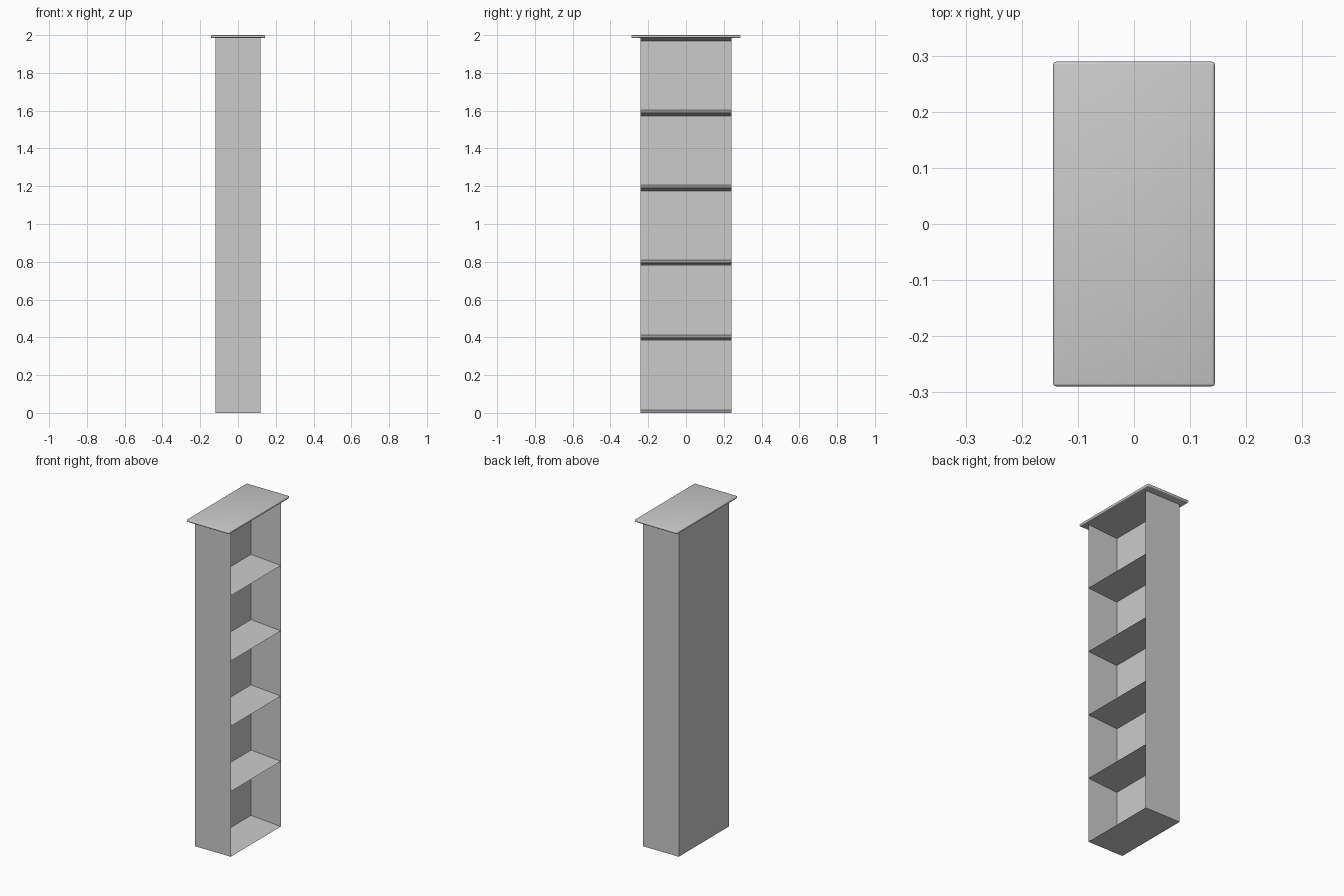
import bpy, bmesh
from mathutils import Vector

if "Cube" in bpy.data.objects:
    bpy.data.objects.remove(bpy.data.objects["Cube"])

HX, HY, H = 0.12, 0.241, 1.985   # cabinet half depth, half width, height
CELLS = 5
CELL_DEPTH, TAPER = 0.20, 0.015  # recess depth, shelf thickening at the back


def box(bm, hx, hy, z0, z1):
    bmesh.ops.create_cube(bm, size=1)
    for v in bm.verts:
        v.co = Vector((v.co.x * 2 * hx, v.co.y * 2 * hy, z0 + (v.co.z + 0.5) * (z1 - z0)))


def finish(bm, name):
    mesh = bpy.data.meshes.new(name)
    bm.to_mesh(mesh)
    bm.free()
    obj = bpy.data.objects.new(name, mesh)
    bpy.context.collection.objects.link(obj)
    return obj


# Cabinet: open side faces +x, divided into knife-edged compartments
bm = bmesh.new()
box(bm, HX, HY, 0, H)
for i in range(1, CELLS):
    bmesh.ops.bisect_plane(bm, geom=bm.verts[:] + bm.edges[:] + bm.faces[:],
                           plane_co=(0, 0, H * i / CELLS), plane_no=(0, 0, 1))
bm.normal_update()
fronts = [f for f in bm.faces if f.normal.x > 0.9]
recessed = bmesh.ops.extrude_discrete_faces(bm, faces=fronts)["faces"]
for f in recessed:
    mid = f.calc_center_median()
    for v in f.verts:
        v.co.x -= CELL_DEPTH
        v.co.z += TAPER if v.co.z < mid.z else -TAPER
        v.co.y *= 0.995
finish(bm, "cabinet_with_shelves")

# Overhanging top board with rounded edges
bm = bmesh.new()
box(bm, HX * 1.2, HY * 1.2, H, 2.0)
bmesh.ops.bevel(bm, geom=bm.edges[:], offset=0.005, segments=3,
                profile=0.5, affect='EDGES')
for f in bm.faces:
    f.smooth = True
finish(bm, "top_board")
